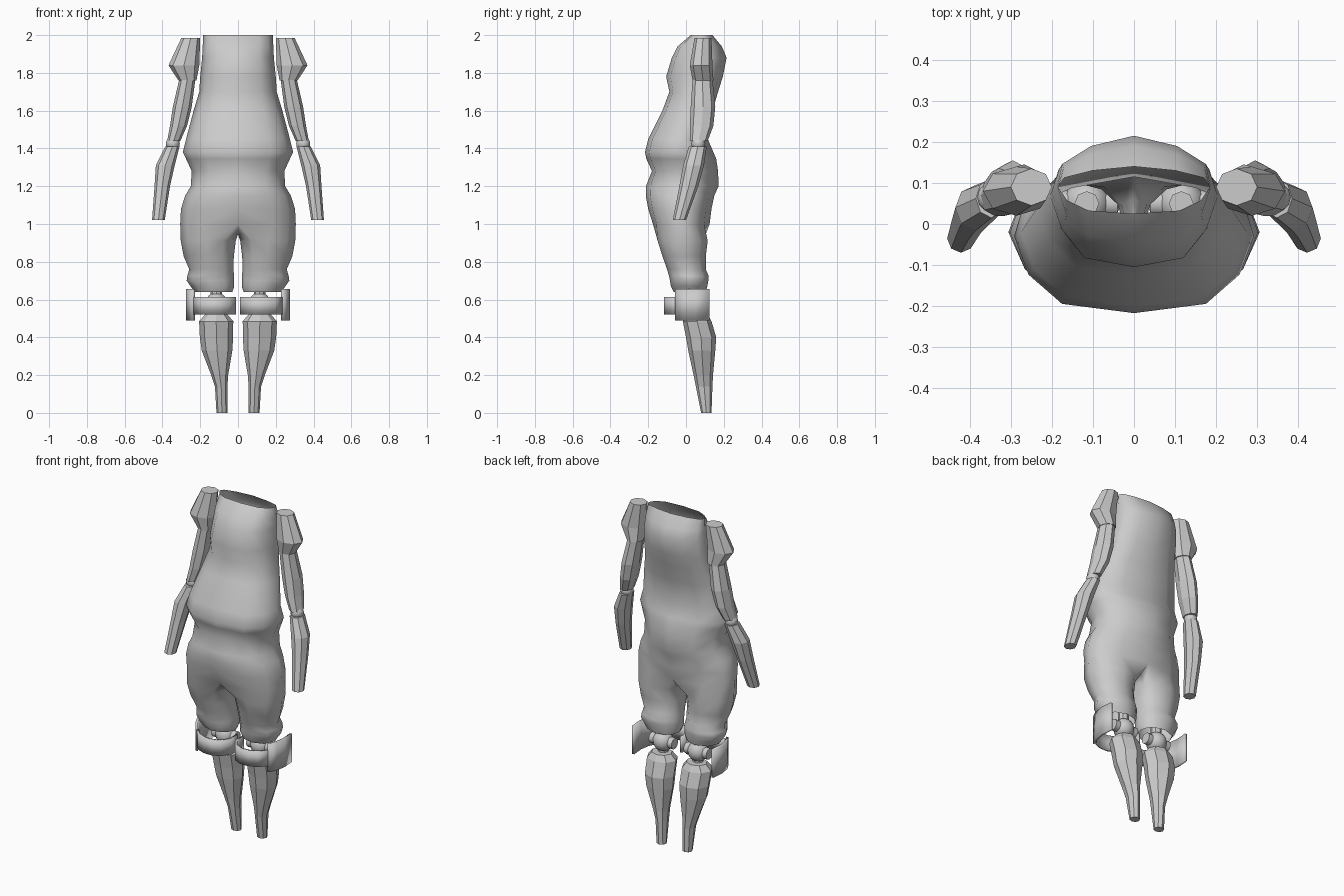
import bpy, bmesh
from math import cos, sin, radians, pi
from mathutils import Matrix

if "Cube" in bpy.data.objects:
    bpy.data.objects.remove(bpy.data.objects["Cube"])


def make(name, bm, smooth=None, solid=0):
    """Finish a half model: fix normals, mirror it across x, set shading."""
    bmesh.ops.recalc_face_normals(bm, faces=bm.faces)
    me = bpy.data.meshes.new(name)
    bm.to_mesh(me)
    bm.free()
    ob = bpy.data.objects.new(name, me)
    bpy.context.collection.objects.link(ob)
    if solid:
        s = ob.modifiers.new("thickness", 'SOLIDIFY')
        s.thickness = solid
        s.offset = 0
    m = ob.modifiers.new("mirror", 'MIRROR')
    m.merge_threshold = 0.0005
    if smooth:
        bpy.ops.object.select_all(action='DESELECT')
        ob.select_set(True)
        bpy.context.view_layer.objects.active = ob
        bpy.ops.object.shade_smooth_by_angle(angle=radians(smooth))
    return ob


def bridge(bm, a, b, closed=True):
    n = len(a)
    for i in range(n if closed else n - 1):
        j = (i + 1) % n
        bm.faces.new((a[i], a[j], b[j], b[i]))


def tube(name, rings, sides=8, caps=True, smooth=None):
    """Limb from rings (x0, x1, y0, y1, z)."""
    bm = bmesh.new()
    loops = []
    for x0, x1, y0, y1, z in rings:
        loops.append([bm.verts.new(((x0 + x1) / 2 + (x1 - x0) / 2 * cos(a),
                                    (y0 + y1) / 2 + (y1 - y0) / 2 * sin(a), z))
                      for a in [2 * pi * i / sides for i in range(sides)]])
    for a, b in zip(loops, loops[1:]):
        bridge(bm, a, b)
    if caps:
        bm.faces.new(loops[0])
        bm.faces.new(loops[-1])
    return make(name, bm, smooth)


def wall(name, pts, z0, z1, thick):
    """Upright curved plate."""
    bm = bmesh.new()
    bridge(bm, [bm.verts.new((x, y, z0)) for x, y in pts],
           [bm.verts.new((x, y, z1)) for x, y in pts], closed=False)
    return make(name, bm, 30, thick)


def ball(name, c, r):
    bm = bmesh.new()
    bmesh.ops.create_uvsphere(bm, u_segments=12, v_segments=8, radius=r,
                              matrix=Matrix.Translation(c))
    return make(name, bm, 40)


# Body shell: half rings (z, half width, front y, back y, side y)
torso = [(2.00, .185, .025, .14, .09), (1.94, .187, -.045, .19, .09),
         (1.88, .19, -.075, .215, .09), (1.78, .20, -.105, .195, .08),
         (1.70, .205, -.088, .17, .07), (1.60, .235, -.125, .14, .04),
         (1.45, .275, -.20, .115, -.02), (1.38, .292, -.217, .145, -.03),
         (1.345, .275, -.21, .16, -.03), (1.28, .245, -.18, .17, -.02),
         (1.20, .25, -.212, .172, -.02), (1.15, .28, -.213, .15, -.02),
         (1.08, .302, -.20, .135, -.02), (1.00, .306, -.175, .125, -.02)]
bm = bmesh.new()
prev = None
for z, w, yf, yb, ym in torso:
    f, b = yf - ym, yb - ym
    ring = [(0, yf), (.6 * w, ym + .88 * f), (.88 * w, ym + .5 * f), (w, ym),
            (.92 * w, ym + .45 * b), (.55 * w, ym + .8 * b), (0, yb)]
    cur = [bm.verts.new((x, y, z)) for x, y in ring]
    if prev:
        bridge(bm, prev, cur, closed=False)
    prev = cur
# Crotch seam closes each half ring, then the trouser legs run down
prev = prev + [bm.verts.new((0, y, z)) for y, z in ((.06, .96), (-.03, .945), (-.11, .96))]
legs = [(.91, .012, .303, -.15, .115), (.83, .022, .288, -.125, .105),
        (.76, .025, .258, -.10, .105), (.725, .02, .268, -.09, .12),
        (.70, .02, .272, -.085, .118), (.67, .02, .25, -.08, .113),
        (.64, .03, .23, -.065, .105)]
for z, x0, x1, y0, y1 in legs:
    cur = []
    for d in (-125, -88, -45, 0, 45, 88, 125, 150, 180, 210):
        c, s = cos(radians(d)), sin(radians(d))
        cur.append(bm.verts.new(((x0 + x1) / 2 + (x1 - x0) / 2 * c,
                                 (y0 + y1) / 2 + (y1 - y0) / 2 * s, z)))
    bridge(bm, prev, cur)
    prev = cur
make("body_shell", bm, 60)

# Arms
tube("shoulder", [(.20, .30, .045, .135, 1.985), (.205, .368, .02, .14, 1.84),
                  (.22, .315, .035, .145, 1.76)])
tube("upper_arm", [(.225, .31, .035, .14, 1.77), (.245, .345, .025, .155, 1.62),
                   (.27, .36, .02, .145, 1.52), (.305, .375, .02, .115, 1.44)])
ball("elbow", (.345, .065, 1.425), .037)
tube("forearm", [(.31, .385, .015, .11, 1.41), (.335, .435, -.015, .095, 1.31),
                 (.36, .442, -.035, .065, 1.20), (.388, .455, -.07, .0, 1.02)])

# Knee joint
ball("knee_ball", (.115, .05, .58), .058)
tube("knee_stem", [(.085, .145, .02, .08, .68), (.085, .145, .02, .08, .50)])
bm = bmesh.new()
bmesh.ops.create_cone(bm, cap_ends=True, segments=12, radius1=.032, radius2=.032, depth=.15,
                      matrix=Matrix.Translation((.115, .05, .58)) @ Matrix.Rotation(pi / 2, 4, 'Y'))
make("knee_pin", bm, 40)

# Knee guard: front band with a taller plate on the outer side
wall("knee_band", [(.02, .02), (.018, -.04), (.05, -.09), (.095, -.11), (.145, -.11),
                   (.195, -.09), (.235, -.045)], .522, .614, .014)
wall("knee_side_plate", [(.235, -.055), (.258, -.01), (.268, .05), (.262, .125)],
     .488, .655, .014)

# Shins
tube("shin", [(.055, .175, .01, .115, .52), (.025, .206, -.017, .135, .485),
              (.026, .202, .0, .16, .40), (.03, .192, .012, .155, .33),
              (.052, .142, .04, .143, .20), (.056, .122, .052, .14, .14),
              (.056, .114, .08, .135, .0)])
